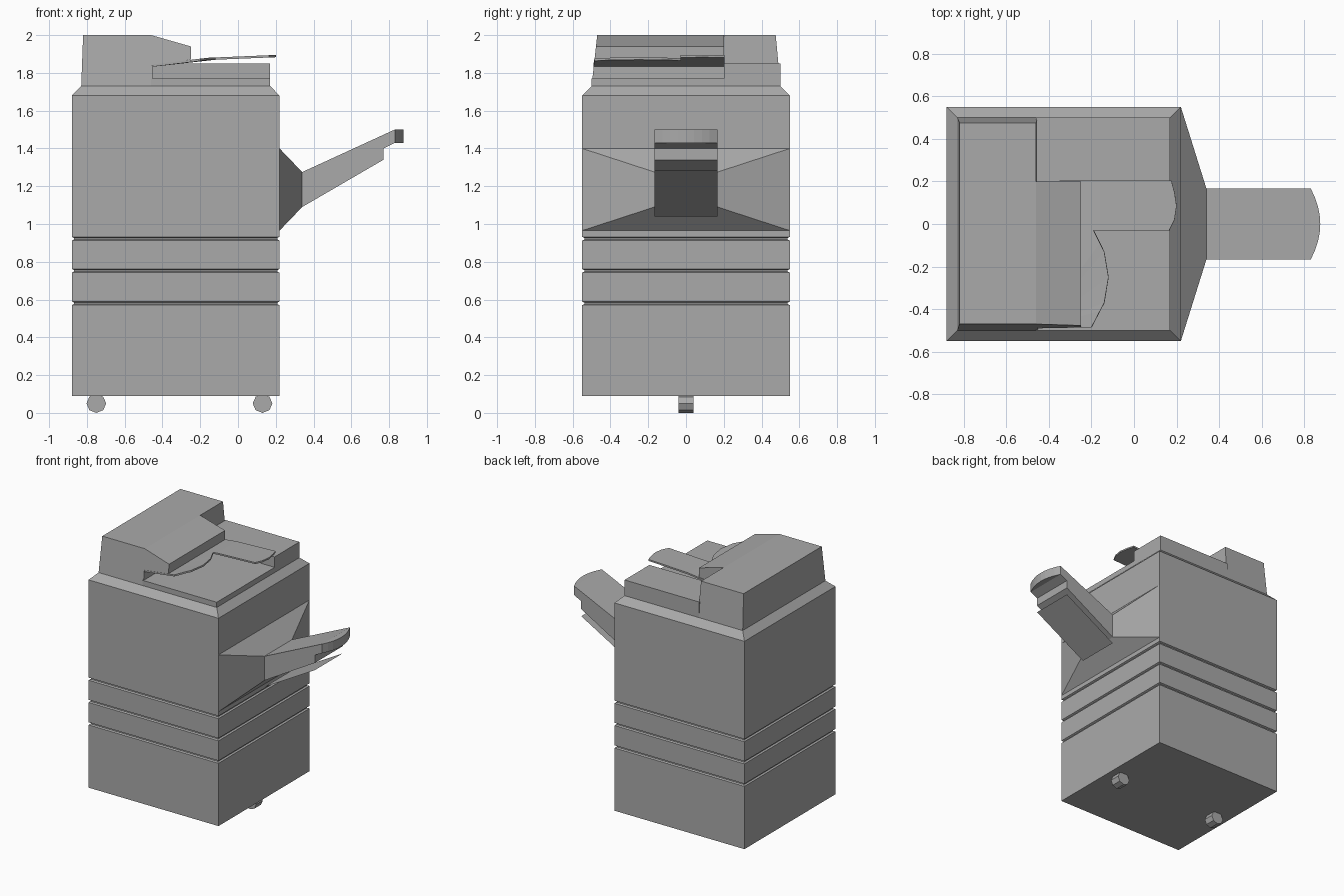
import bpy, bmesh, math
from mathutils import Vector

cube = bpy.data.objects.get("Cube")
if cube:
    bpy.data.objects.remove(cube)

grey = bpy.data.materials.new("office_grey")
grey.use_nodes = True
colour = (0.4, 0.4, 0.4, 1)
grey.diffuse_color = colour
grey.node_tree.nodes["Principled BSDF"].inputs["Base Color"].default_value = colour


def finish(name, bm):
    bmesh.ops.recalc_face_normals(bm, faces=bm.faces)
    mesh = bpy.data.meshes.new(name)
    bm.to_mesh(mesh)
    bm.free()
    obj = bpy.data.objects.new(name, mesh)
    mesh.materials.append(grey)
    bpy.context.collection.objects.link(obj)
    return obj


def loft(name, loops):
    """Join matching loops of points and cap both ends."""
    bm = bmesh.new()
    rings = [[bm.verts.new(p) for p in loop] for loop in loops]
    n = len(rings[0])
    for a, b in zip(rings, rings[1:]):
        for i in range(n):
            j = (i + 1) % n
            bm.faces.new((a[i], a[j], b[j], b[i]))
    bm.faces.new(rings[0])
    bm.faces.new(rings[-1])
    return finish(name, bm)


def rect(x0, x1, y0, y1, z):
    return [(x0, y0, z), (x1, y0, z), (x1, y1, z), (x0, y1, z)]


def box(name, x0, x1, y0, y1, z0, z1):
    return loft(name, [rect(x0, x1, y0, y1, z) for z in (z0, z1)])


def prism_y(name, profile, y0, y1):
    return loft(name, [[(x, y, z) for x, z in profile] for y in (y0, y1)])


# Cabinet with drawer grooves and a chamfered top
levels = [(0.09, 0)]
for z in (0.58, 0.752, 0.922):
    levels += [(z - 0.01, 0), (z - 0.004, 0.012), (z + 0.004, 0.012), (z + 0.01, 0)]
levels += [(1.68, 0), (1.73, 0.05)]
loft("cabinet", [rect(-0.88 + d, 0.22 - d, -0.55 + d, 0.55 - d, z) for z, d in levels])

# Two octagonal casters under the middle
for name, cx in (("left_caster", 0.13), ("right_caster", -0.75)):
    ring = [(cx + 0.052 * math.cos(a), 0.05 + 0.05 * math.sin(a))
            for a in (math.tau * (i + 0.5) / 8 + math.pi / 8 for i in range(8))]
    prism_y(name, ring, -0.04, 0.04)

# Scanner bed and the raised block behind it
box("scanner_bed", -0.46, 0.17, -0.5, 0.2, 1.73, 1.77)
box("rear_block", -0.46, 0.17, 0.2, 0.5, 1.73, 1.85)

# Document feeder: tapered housing with an overhanging sloped hood
loft("feeder_housing", [rect(-0.83, -0.45, -0.5, 0.5, 1.73),
                        rect(-0.82, -0.46, -0.47, 0.475, 2.0)])


def taper(z):
    return -0.5 + 0.03 * (z - 1.73) / 0.27


hood = [(-0.47, 1.84), (-0.47, 2.0), (-0.46, 2.0), (-0.25, 1.94), (-0.25, 1.87), (-0.45, 1.84)]
loft("feeder_hood", [[(x, taper(z), z) for x, z in hood], [(x, 0.2, z) for x, z in hood]])

# Thin document tray, bent where it leaves the feeder
outline = [(-0.45, -0.49), (-0.2, -0.485), (-0.14, -0.37), (-0.12, -0.25), (-0.14, -0.13),
           (-0.19, -0.03), (0.165, -0.03), (0.19, 0.02), (0.2, 0.085), (0.19, 0.15),
           (0.175, 0.205), (-0.45, 0.205)]
bm = bmesh.new()
bm.faces.new([bm.verts.new((x, y, 0)) for x, y in outline])
bmesh.ops.bisect_plane(bm, geom=bm.verts[:] + bm.edges[:] + bm.faces[:],
                       plane_co=Vector((-0.16, 0, 0)), plane_no=Vector((1, 0, 0)))
for v in bm.verts:
    x = v.co.x
    v.co.z = 1.845 + 0.035 * (x + 0.45) / 0.29 if x < -0.16 else 1.88 + 0.015 * (x + 0.16) / 0.36
bmesh.ops.triangulate(bm, faces=bm.faces[:])
tray = finish("document_tray", bm)
solid = tray.modifiers.new("thickness", "SOLIDIFY")
solid.thickness = 0.012
solid.offset = -1

# Side funnel narrowing to the paper tray
loft("side_funnel", [[(x, -w, lo), (x, w, lo), (x, w, hi), (x, -w, hi)]
                     for x, w, lo, hi in ((0.22, 0.55, 0.965, 1.4), (0.34, 0.167, 1.09, 1.275))])

# Paper tray wedge with a rounded lip
prism_y("paper_tray", [(0.34, 1.275), (0.83, 1.5), (0.83, 1.43), (0.77, 1.4),
                       (0.77, 1.34), (0.34, 1.09)], -0.167, 0.167)
arc = [(0.83 + 0.045 * (1 - t * t), 0.167 * t) for t in (i / 4 for i in range(-4, 5))]
loft("paper_tray_lip", [[(x, y, z) for x, y in arc] for z in (1.43, 1.5)])

# Single sheet hanging below the paper tray
bm = bmesh.new()
bm.faces.new([bm.verts.new(p) for p in ((0.34, -0.167, 1.04), (0.77, -0.167, 1.285),
                                        (0.77, 0.167, 1.285), (0.34, 0.167, 1.04))])
finish("lower_sheet", bm)
